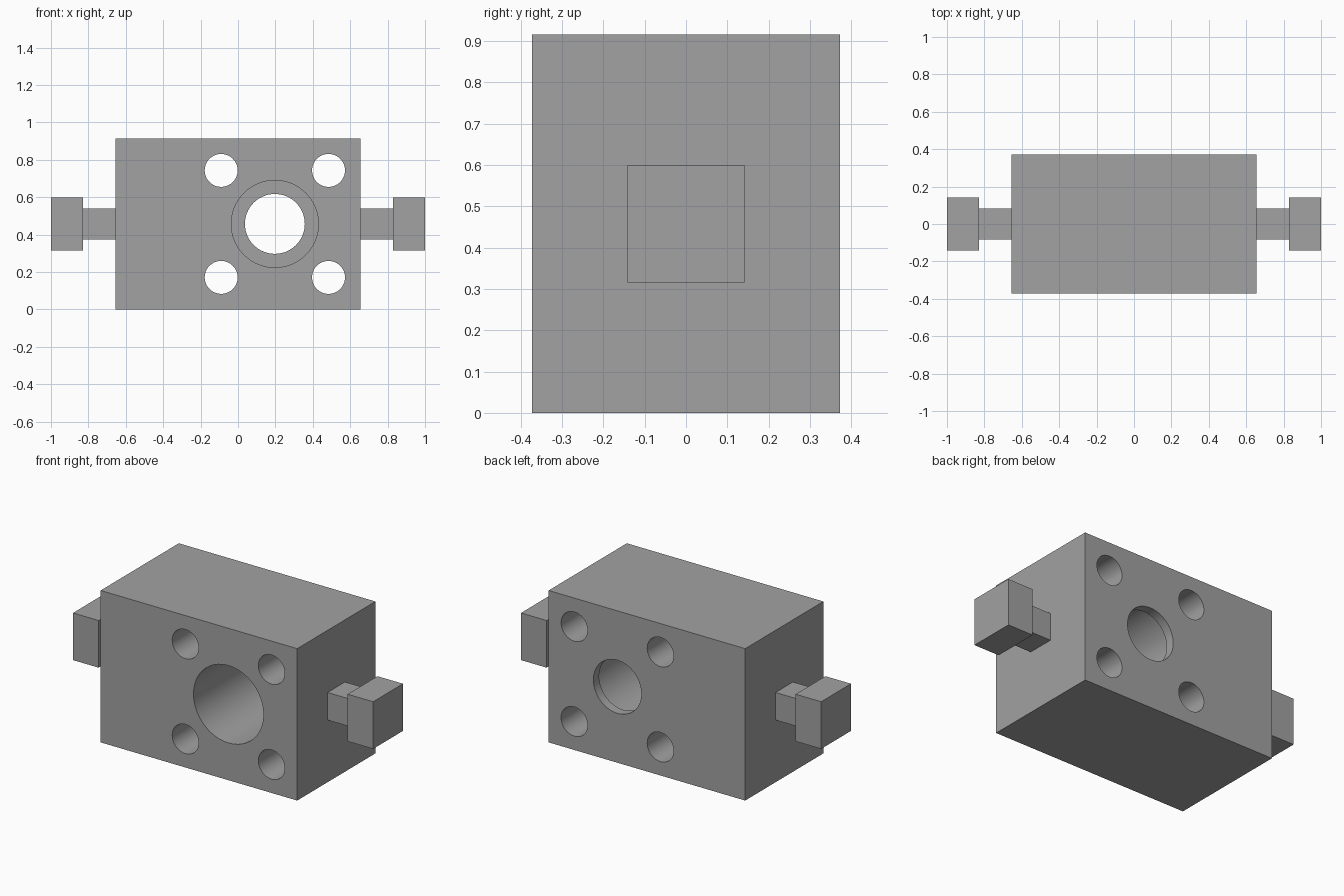
import bpy
import math

if "Cube" in bpy.data.objects:
    bpy.data.objects.remove(bpy.data.objects["Cube"])

grey = bpy.data.materials.new("plain grey")
grey.use_nodes = True
colour = (0.36, 0.36, 0.36, 1)
grey.diffuse_color = colour
grey.node_tree.nodes["Principled BSDF"].inputs["Base Color"].default_value = colour

HALF_X, HALF_Y, HEIGHT = 0.655, 0.372, 0.915
MID_Z = HEIGHT / 2
BORE_X = 0.197


def box(name, x0, x1, half_y, z0, z1):
    bpy.ops.mesh.primitive_cube_add(size=1, location=((x0 + x1) / 2, 0, (z0 + z1) / 2))
    ob = bpy.context.object
    ob.name = name
    ob.scale = (abs(x1 - x0), 2 * half_y, z1 - z0)
    bpy.ops.object.transform_apply(location=False, rotation=False, scale=True)
    ob.data.materials.append(grey)
    return ob


def drill(body, x, z, radius, y0, y1):
    """Cut a round hole along y through the body."""
    bpy.ops.mesh.primitive_cylinder_add(
        vertices=64, radius=radius, depth=y1 - y0,
        location=(x, (y0 + y1) / 2, z), rotation=(math.pi / 2, 0, 0))
    cutter = bpy.context.object
    cutter.hide_render = True
    cutter.data.materials.append(grey)
    mod = body.modifiers.new("hole", "BOOLEAN")
    mod.operation = "DIFFERENCE"
    mod.solver = "EXACT"
    mod.object = cutter
    bpy.context.view_layer.objects.active = body
    bpy.ops.object.modifier_apply(modifier=mod.name)
    bpy.data.objects.remove(cutter)


# Main block with four bolt holes
block = box("block", -HALF_X, HALF_X, HALF_Y, 0, HEIGHT)
for sx in (-1, 1):
    for sz in (-1, 1):
        drill(block, BORE_X + sx * 0.287, MID_Z + sz * 0.286, 0.088, -0.5, 0.5)

# Wide bore from the front, leaving a thin lip around the narrower back opening
drill(block, BORE_X, MID_Z, 0.233, -0.5, HALF_Y - 0.055)
drill(block, BORE_X, MID_Z, 0.16, 0, 0.5)

bpy.ops.object.select_all(action="DESELECT")
block.select_set(True)
bpy.context.view_layer.objects.active = block
bpy.ops.object.shade_smooth_by_angle(angle=math.radians(30))

# Square neck and head on each side
for side, s in (("left", 1), ("right", -1)):
    box(side + "_neck", s * HALF_X, s * 0.83, 0.083, MID_Z - 0.083, MID_Z + 0.083)
    box(side + "_head", s * 0.83, s * 1.0, 0.142, MID_Z - 0.142, MID_Z + 0.142)
